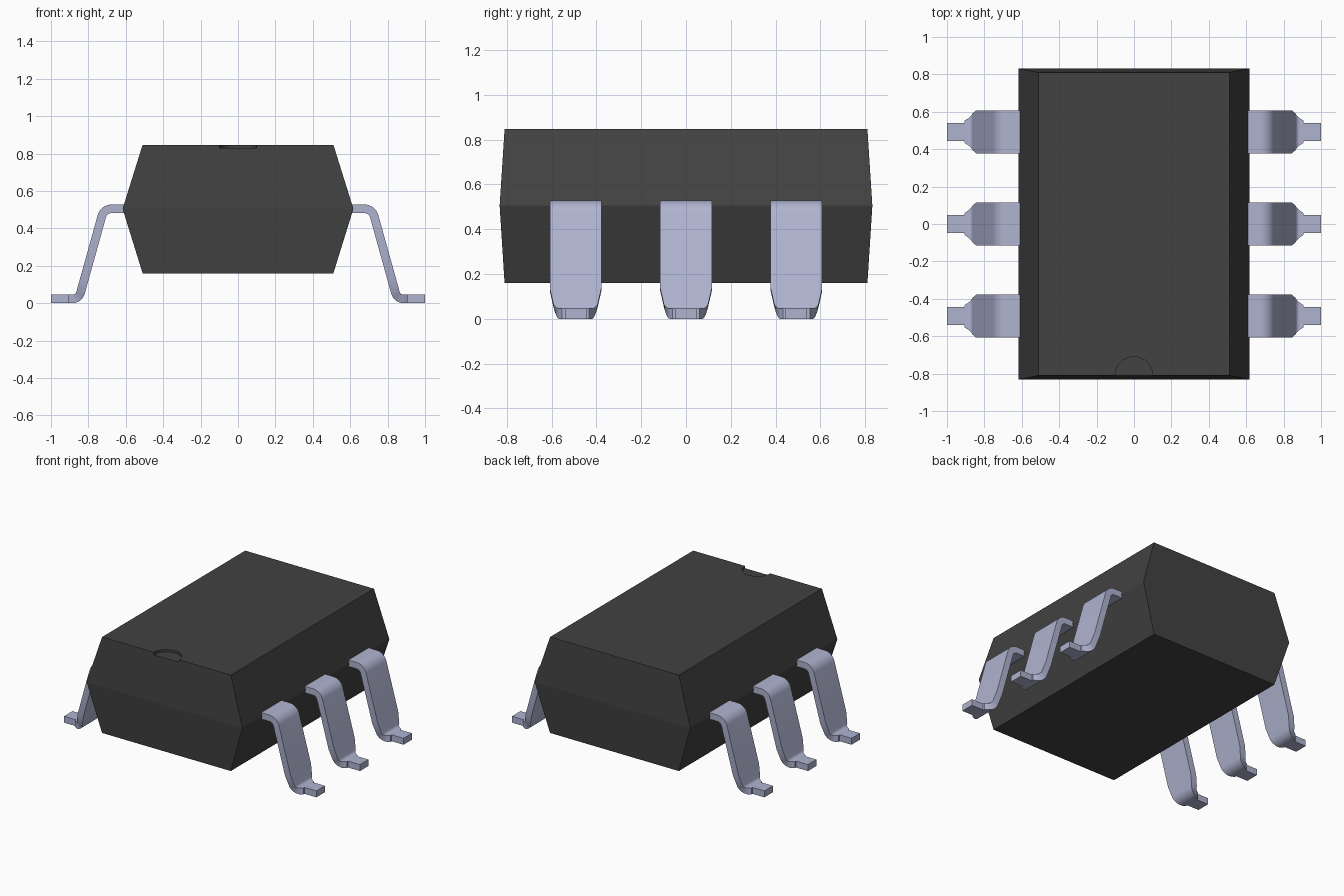
import bpy
import bmesh
import math
from mathutils import Vector

if "Cube" in bpy.data.objects:
    bpy.data.objects.remove(bpy.data.objects["Cube"])


def material(name, rgb):
    m = bpy.data.materials.new(name)
    m.use_nodes = True
    m.diffuse_color = (*rgb, 1)
    m.node_tree.nodes["Principled BSDF"].inputs["Base Color"].default_value = (*rgb, 1)
    return m


BLACK = material("black plastic", (0.054, 0.054, 0.054))
METAL = material("pale blue metal", (0.43, 0.455, 0.63))


def make_object(name, bm, mat):
    bmesh.ops.recalc_face_normals(bm, faces=bm.faces)
    me = bpy.data.meshes.new(name)
    bm.to_mesh(me)
    bm.free()
    me.materials.append(mat)
    ob = bpy.data.objects.new(name, me)
    bpy.context.collection.objects.link(ob)
    return ob


def loft(bm, rings):
    """Skin a list of four-point rings and cap both ends."""
    rows = [[bm.verts.new(p) for p in ring] for ring in rings]
    for a, b in zip(rows, rows[1:]):
        for i in range(4):
            j = (i + 1) % 4
            bm.faces.new((a[i], a[j], b[j], b[i]))
    bm.faces.new(rows[0])
    bm.faces.new(rows[-1])


def activate(ob):
    bpy.ops.object.select_all(action='DESELECT')
    ob.select_set(True)
    bpy.context.view_layer.objects.active = ob


# Moulded body: two tapered halves meeting at a ridge
bm = bmesh.new()
loft(bm, [[(sx * hx, sy * hy, z) for sx, sy in ((-1, -1), (1, -1), (1, 1), (-1, 1))]
          for hx, hy, z in ((0.51, 0.81, 0.16), (0.617, 0.832, 0.505), (0.51, 0.81, 0.847))])
body = make_object("body", bm, BLACK)

# Half-round orientation notch in the top front edge
bm = bmesh.new()
bmesh.ops.create_cone(bm, cap_ends=True, segments=48, radius1=0.1, radius2=0.1, depth=0.1)
bmesh.ops.translate(bm, verts=bm.verts, vec=(0, -0.81, 0.88))
cutter = make_object("notch_cutter", bm, BLACK)
cutter.hide_render = True
cut = body.modifiers.new("notch", 'BOOLEAN')
cut.operation = 'DIFFERENCE'
cut.solver = 'EXACT'
cut.object = cutter
activate(body)
bpy.ops.object.modifier_apply(modifier="notch")
bpy.data.objects.remove(cutter)

# Lead centreline: out of the body, down the slope, out along the foot
THICK = 0.046
SHOULDER, HEEL = Vector((0.717, 0.505)), Vector((0.851, 0.023))
SLOPE = (HEEL - SHOULDER).normalized()
OUT = Vector((1, 0))


def bend(corner, d0, d1, radius, steps=8):
    """Points and directions of a round bend between two directions."""
    a0, a1 = math.atan2(d0.y, d0.x), math.atan2(d1.y, d1.x)
    turn = a1 - a0
    side = 1 if turn > 0 else -1
    start = corner - d0 * radius * math.tan(abs(turn) / 2)
    centre = start + Vector((-d0.y, d0.x)) * radius * side
    for i in range(steps + 1):
        a = a0 + turn * i / steps
        d = Vector((math.cos(a), math.sin(a)))
        yield centre + Vector((d.y, -d.x)) * radius * side, d


WIDE = 0.115
path = [(Vector((0.58, 0.505)), OUT, WIDE)]
path += [(p, d, WIDE) for p, d in bend(SHOULDER, OUT, SLOPE, 0.055)]
taper = SHOULDER + SLOPE * ((0.13 - SHOULDER.y) / SLOPE.y)
path.append((taper, SLOPE, WIDE))
heel = list(bend(HEEL, SLOPE, OUT, 0.045))
for i, (p, d) in enumerate(heel):
    path.append((p, d, 0.098 - 0.025 * i / (len(heel) - 1)))
# Foot narrows, then steps in to the toe
for x, w in ((0.905, 0.06), (0.906, 0.048), (1.0, 0.048)):
    path.append((Vector((x, HEEL.y)), OUT, w))


def make_lead(name, side, y):
    rings = []
    for p, d, w in path:
        n = Vector((-d.y, d.x)) * THICK / 2
        a, b = p + n, p - n
        rings.append([(side * a.x, y - w, a.y), (side * a.x, y + w, a.y),
                      (side * b.x, y + w, b.y), (side * b.x, y - w, b.y)])
    bm = bmesh.new()
    loft(bm, rings)
    ob = make_object(name, bm, METAL)
    activate(ob)
    bpy.ops.object.shade_smooth_by_angle(angle=math.radians(25))


for side, side_name in ((1, "left"), (-1, "right")):
    for y, place in ((-0.493, "front"), (0, "middle"), (0.493, "back")):
        make_lead(f"{side_name}_{place}_lead", side, y)
